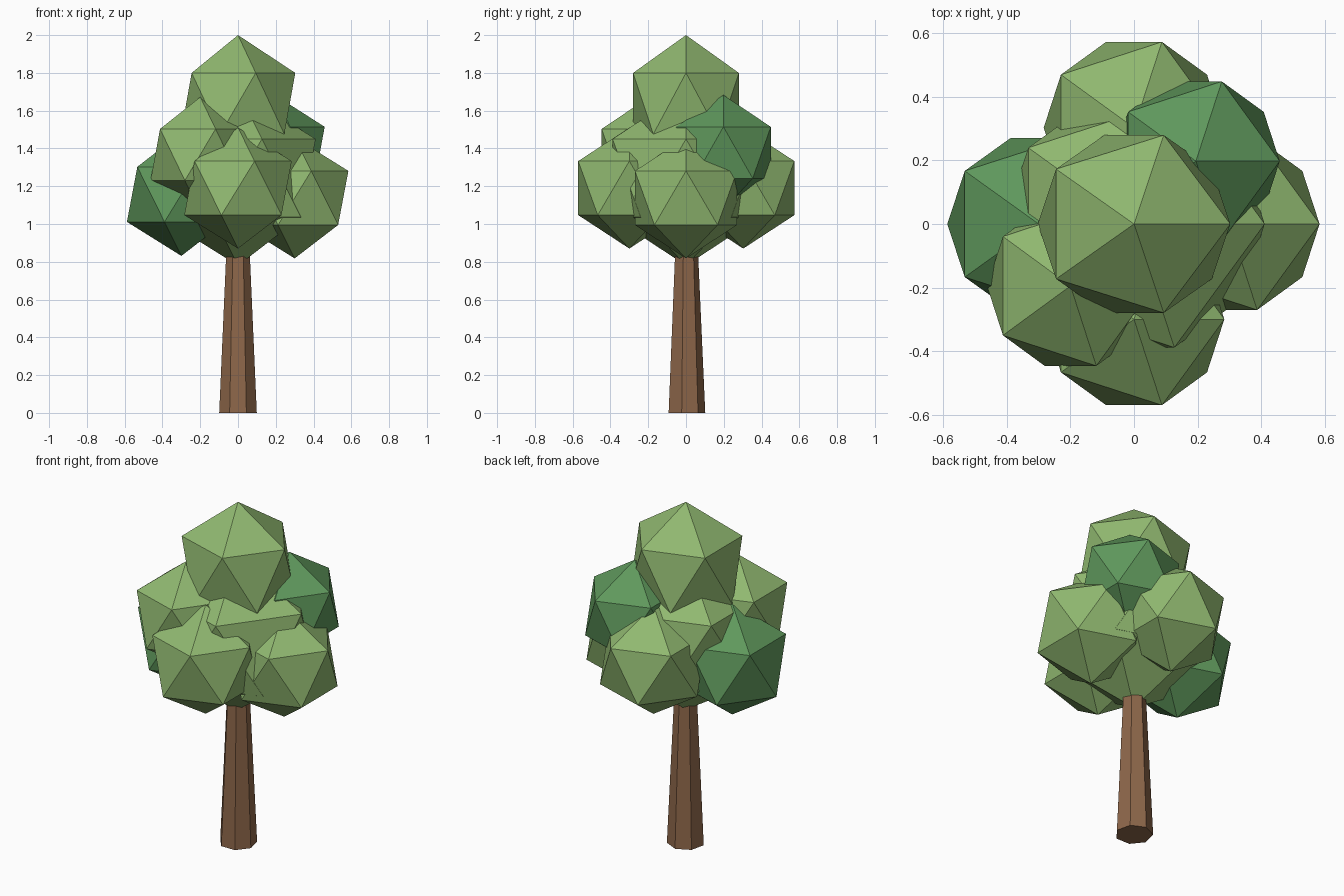
import bpy

if "Cube" in bpy.data.objects:
    bpy.data.objects.remove(bpy.data.objects["Cube"])


def material(name, srgb):
    m = bpy.data.materials.new(name)
    lin = [((c / 255 + 0.055) / 1.055) ** 2.4 for c in srgb]
    m.diffuse_color = (*lin, 1)
    m.use_nodes = True
    m.node_tree.nodes["Principled BSDF"].inputs["Base Color"].default_value = m.diffuse_color
    return m


light = material("light_green", (144, 184, 112))
dark = material("dark_green", (95, 152, 92))
brown = material("bark_brown", (142, 103, 74))


def clump(name, centre, radii, mat):
    """Low-poly leaf clump: a stretched icosahedron."""
    bpy.ops.mesh.primitive_ico_sphere_add(subdivisions=1, radius=1, location=centre)
    ob = bpy.context.object
    ob.name = name
    ob.scale = radii
    ob.data.materials.append(mat)


# Trunk: tapered seven-sided column running up into the leaves
bpy.ops.mesh.primitive_cone_add(vertices=7, radius1=0.102, radius2=0.057,
                                depth=1.0, location=(0, 0, 0.5))
trunk = bpy.context.object
trunk.name = "trunk"
trunk.data.materials.append(brown)

# Leaf clumps: core, crown, lower ring of four, two upper side clumps
clump("leaves_core", (0, 0, 1.243), (0.46, 0.457, 0.463), light)
clump("leaves_crown", (0, 0, 1.638), (0.339, 0.329, 0.362), light)
clump("leaves_front", (0, -0.3, 1.19), (0.318, 0.318, 0.32), light)
clump("leaves_back", (0, 0.303, 1.19), (0.318, 0.318, 0.32), light)
clump("leaves_right", (0.3, 0, 1.138), (0.318, 0.318, 0.32), light)
clump("leaves_left", (-0.3, 0, 1.157), (0.322, 0.318, 0.326), dark)
clump("leaves_upper_left", (-0.2, -0.195, 1.367), (0.294, 0.296, 0.305), light)
clump("leaves_upper_right", (0.195, 0.198, 1.378), (0.295, 0.295, 0.305), dark)
